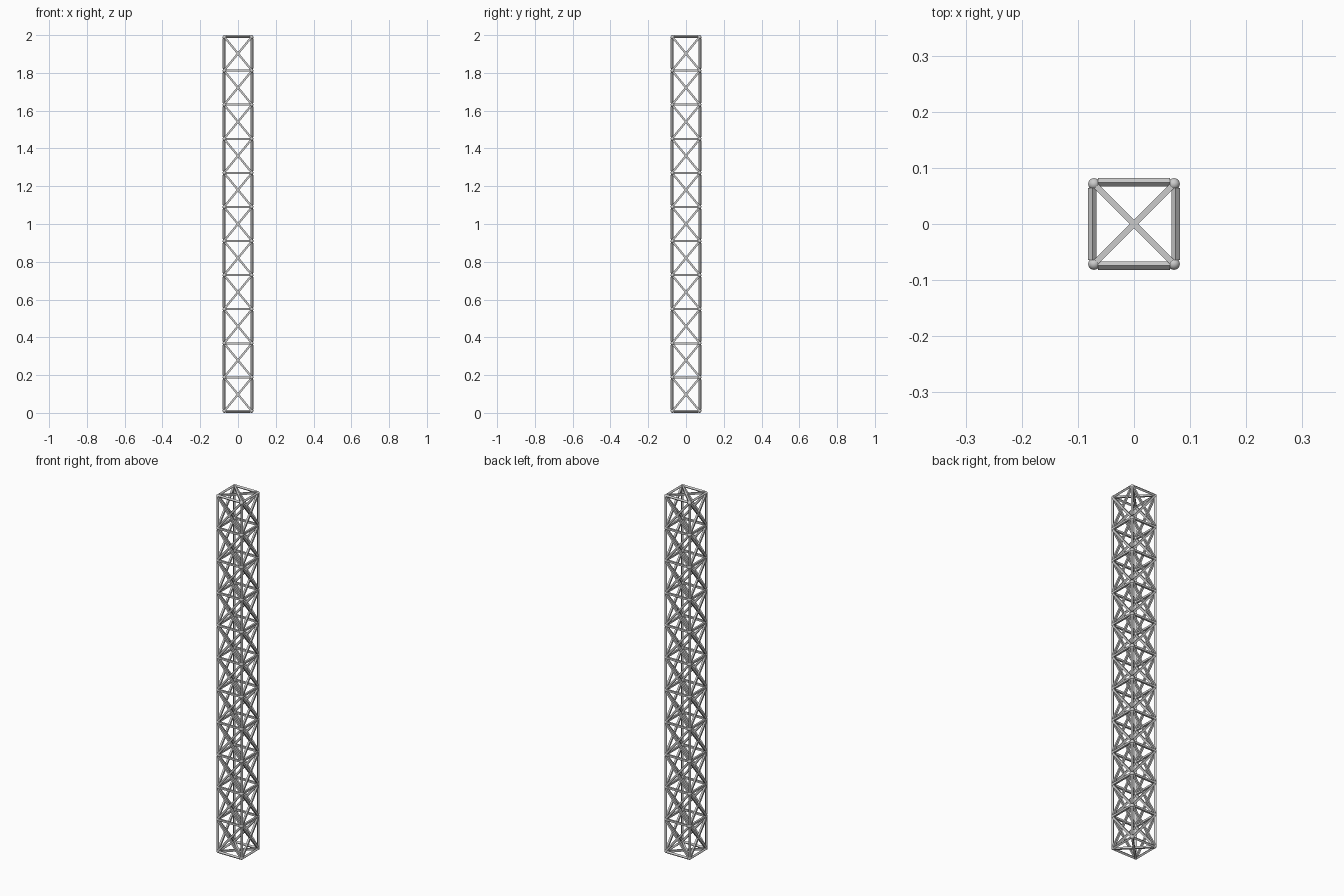
import bpy, bmesh
from mathutils import Vector, Matrix

if "Cube" in bpy.data.objects:
    bpy.data.objects.remove(bpy.data.objects["Cube"])

BAYS = 11
R = 0.0742          # node offset from the axis
Z0, Z1 = 0.0075, 1.9925
H = 0.0053          # half width of a square bar
GAP = 0.01          # bars stop short of the joints
levels = [Z0 + (Z1 - Z0) * i / BAYS for i in range(BAYS + 1)]
corners = [(-1, -1), (1, -1), (1, 1), (-1, 1)]


def node(c, i):
    c = corners[c % 4]
    return Vector((c[0] * R, c[1] * R, levels[i]))


def bar(bm, a, b, normal):
    # square bar from a to b with one flat side facing the normal
    d = (b - a).normalized()
    n = Vector(normal)
    n = (n - d * n.dot(d)).normalized()
    s = d.cross(n)
    length = (b - a).length - 2 * GAP
    rot = Matrix((s, n, d)).transposed().to_4x4()
    m = Matrix.Translation((a + b) / 2) @ rot @ Matrix.Diagonal((2 * H, 2 * H, length, 1))
    bmesh.ops.create_cube(bm, size=1, matrix=m)


def finish(bm, name):
    bmesh.ops.recalc_face_normals(bm, faces=bm.faces)
    me = bpy.data.meshes.new(name)
    bm.to_mesh(me)
    bm.free()
    ob = bpy.data.objects.new(name, me)
    bpy.context.collection.objects.link(ob)
    return ob


uprights, rails, braces, caps, joints = [bmesh.new() for _ in range(5)]

for c in range(4):
    corner = Vector((*corners[c], 0))
    face = (corner + Vector((*corners[(c + 1) % 4], 0))).normalized()
    for i in range(BAYS + 1):
        # horizontal rails, turned 45 degrees at both ends of the tower
        tilt = -1 if i == 0 else 1 if i == BAYS else 0
        bar(rails, node(c, i), node(c + 1, i), face + Vector((0, 0, tilt)))
        # white ball joints
        bmesh.ops.create_icosphere(joints, subdivisions=3, radius=0.0105,
                                   matrix=Matrix.Translation(node(c, i) - corner * 0.003
                                                             - Vector((0, 0, tilt * 0.003))))
        if i < BAYS:
            bar(uprights, node(c, i), node(c, i + 1), corner)
            bar(braces, node(c, i), node(c + 1, i + 1), face)
            bar(braces, node(c + 1, i), node(c, i + 1), face)

# crossed bars closing the top and bottom
for i in (0, BAYS):
    for c in (0, 1):
        bar(caps, node(c, i), node(c + 2, i), (0, 0, 1))

finish(uprights, "corner_uprights")
finish(rails, "horizontal_rails")
finish(braces, "side_cross_braces")
finish(caps, "end_cross_braces")
joint_ob = finish(joints, "ball_joints")
for p in joint_ob.data.polygons:
    p.use_smooth = True
white = bpy.data.materials.new("white_joint")
white.diffuse_color = (1, 1, 1, 1)
white.use_nodes = True
white.node_tree.nodes["Principled BSDF"].inputs["Base Color"].default_value = white.diffuse_color
joint_ob.data.materials.append(white)
